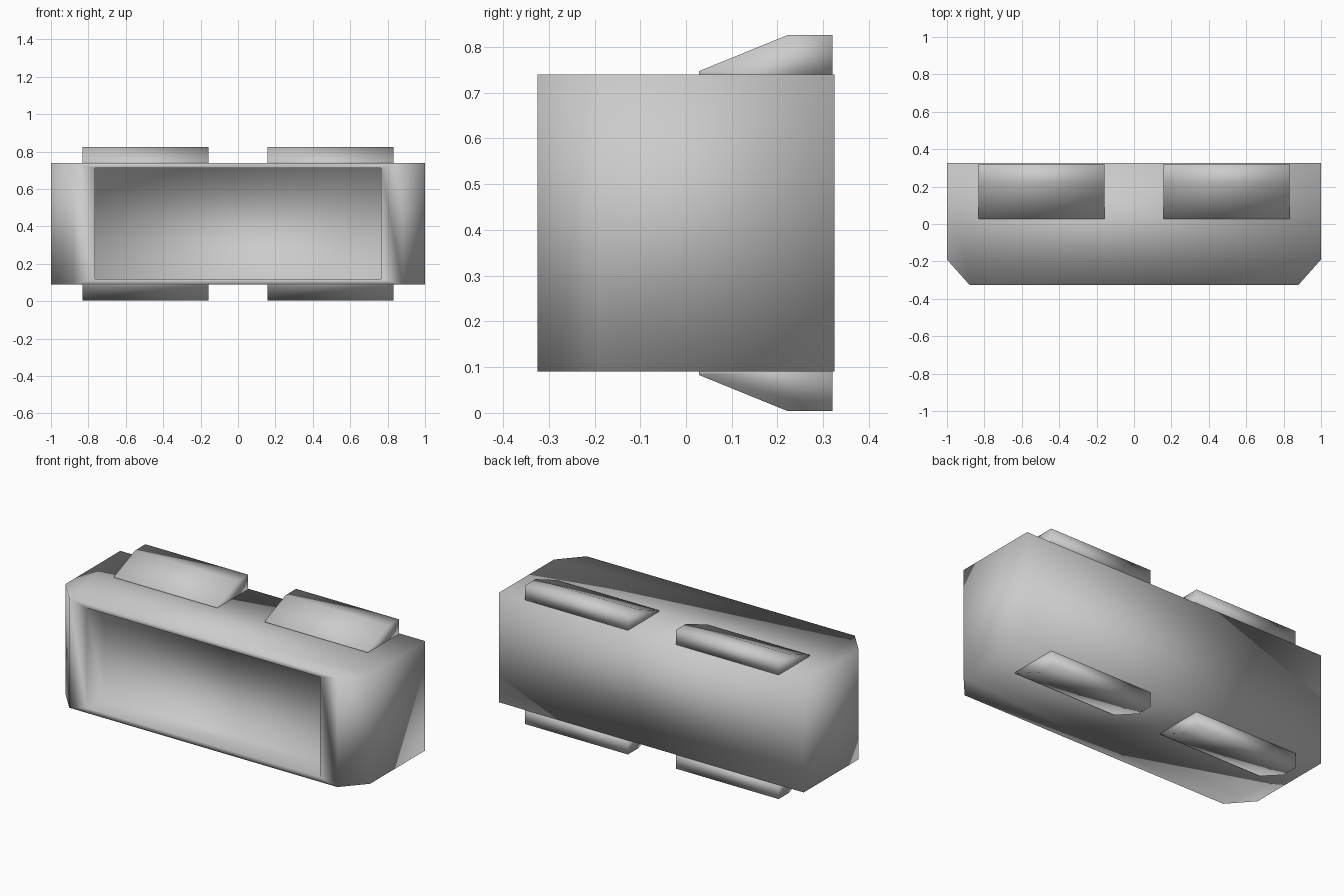
import bpy
import bmesh
from mathutils import Vector

cube = bpy.data.objects.get("Cube")
if cube:
    bpy.data.objects.remove(cube, do_unlink=True)

# Single grey finish
grey = bpy.data.materials.new("soft grey")
grey.use_nodes = True
grey.diffuse_color = (0.6, 0.6, 0.6, 1)
grey.node_tree.nodes["Principled BSDF"].inputs["Base Color"].default_value = (0.6, 0.6, 0.6, 1)

HALF_DEPTH = 0.325
BOTTOM, TOP = 0.09, 0.74
MIDDLE = (BOTTOM + TOP) / 2
RECESS_HALF_WIDTH = 0.765
RECESS_DEPTH = 0.16


def prism(points, offset):
    """Closed solid made by extruding a flat outline along an offset."""
    bm = bmesh.new()
    face = bm.faces.new([bm.verts.new(p) for p in points])
    result = bmesh.ops.extrude_face_region(bm, geom=[face], use_keep_orig=True)
    moved = [v for v in result["geom"] if isinstance(v, bmesh.types.BMVert)]
    bmesh.ops.translate(bm, verts=moved, vec=Vector(offset))
    bmesh.ops.recalc_face_normals(bm, faces=bm.faces)
    return bm


def finish(bm, name):
    """Turn the mesh into a smooth-shaded grey object."""
    for face in bm.faces:
        face.smooth = True
    mesh = bpy.data.meshes.new(name)
    bm.to_mesh(mesh)
    bm.free()
    mesh.materials.append(grey)
    obj = bpy.data.objects.new(name, mesh)
    bpy.context.collection.objects.link(obj)
    return obj


# Housing with chamfered front corners
half_outline = [(0.88, -HALF_DEPTH), (1.0, -0.19), (1.0, HALF_DEPTH)]
outline = half_outline + [(-x, y) for x, y in reversed(half_outline)]
body = prism([(x, y, BOTTOM) for x, y in outline], (0, 0, TOP - BOTTOM))

# Rectangular recess in the front
body.faces.ensure_lookup_table()
front = min(body.faces, key=lambda f: f.calc_center_median().y)
bmesh.ops.inset_individual(body, faces=[front], thickness=0.04)
for v in front.verts:
    v.co.x = RECESS_HALF_WIDTH if v.co.x > 0 else -RECESS_HALF_WIDTH
result = bmesh.ops.extrude_face_region(body, geom=[front])
inner = [v for v in result["geom"] if isinstance(v, bmesh.types.BMVert)]
bmesh.ops.translate(body, verts=inner, vec=Vector((0, RECESS_DEPTH, 0)))
if front.is_valid:
    bmesh.ops.delete(body, geom=[front], context="FACES_ONLY")
bmesh.ops.recalc_face_normals(body, faces=body.faces)
finish(body, "housing")

# Wedge-shaped lugs, two above and two below
wedge = [(0.028, 0.735), (0.028, 0.747), (0.222, 0.826), (0.32, 0.826), (0.32, 0.735)]
for side, start in (("left", 0.157), ("right", -0.832)):
    for level, flip in (("upper", 1), ("lower", -1)):
        profile = [(start, y, MIDDLE + flip * (z - MIDDLE)) for y, z in wedge]
        finish(prism(profile, (0.675, 0, 0)), f"{level}_{side}_lug")
